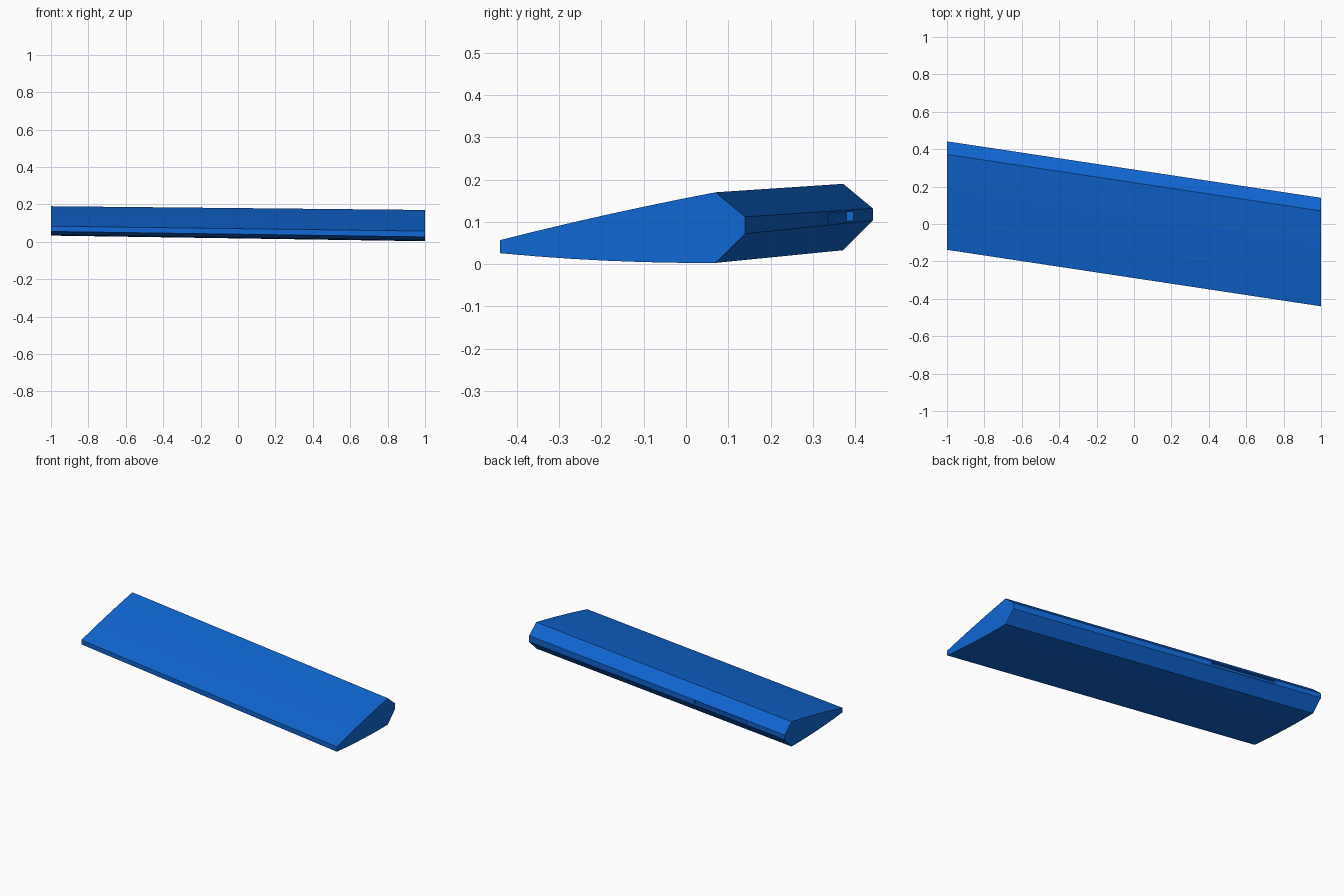
import bpy
import bmesh
import math

if "Cube" in bpy.data.objects:
    bpy.data.objects.remove(bpy.data.objects["Cube"])

blue = bpy.data.materials.new("blue")
blue.diffuse_color = (0.005, 0.135, 0.66, 1)
blue.use_nodes = True
blue.node_tree.nodes["Principled BSDF"].inputs["Base Color"].default_value = blue.diffuse_color


def bow(a, b, lift, n=6):
    """Gently bowed line from a to b, both ends included."""
    pts = []
    for i in range(n + 1):
        t = i / n
        pts.append((a[0] + (b[0] - a[0]) * t,
                    a[1] + (b[1] - a[1]) * t + lift * 4 * t * (1 - t)))
    return pts


def loft(name, x0, x1, profile0, profile1):
    """Closed solid between two matching (y, z) profiles."""
    bm = bmesh.new()
    a = [bm.verts.new((x0, y, z)) for y, z in profile0]
    b = [bm.verts.new((x1, y, z)) for y, z in profile1]
    n = len(a)
    for i in range(n):
        j = (i + 1) % n
        bm.faces.new((a[i], a[j], b[j], b[i]))
    bm.faces.new(a)
    bm.faces.new(b)
    bmesh.ops.recalc_face_normals(bm, faces=bm.faces)
    mesh = bpy.data.meshes.new(name)
    bm.to_mesh(mesh)
    bm.free()
    mesh.materials.append(blue)
    ob = bpy.data.objects.new(name, mesh)
    bpy.context.collection.objects.link(ob)
    return ob


def section(shift, front_top, front_low, ridge, back_top, back_low, keel):
    """Wing cross-section: bowed top, bevelled back, bowed underside."""
    top = bow((shift - 0.44, front_top), (shift + 0.07, ridge), 0.004)
    back = [(shift + 0.14, back_top), (shift + 0.14, back_low)]
    low = bow((shift + 0.07, keel), (shift - 0.44, front_low), -0.0065)
    return top + back + low


# Swept panel
right = section(0.0, 0.057, 0.026, 0.170, 0.112, 0.072, 0.003)
left = section(0.302, 0.083, 0.055, 0.190, 0.132, 0.103, 0.033)
panel = loft("swept_panel", 1, -1, right, left)


# Shallow slot in the back edge
def slot_section(x):
    t = (1 - x) / 2
    y = 0.14 + 0.302 * t
    top = 0.112 + 0.020 * t - 0.005
    low = 0.072 + 0.031 * t + 0.005
    return [(y - 0.017, low), (y + 0.03, low), (y + 0.03, top), (y - 0.017, top)]


cutter = loft("slot_cutter", -0.29, -0.70, slot_section(-0.29), slot_section(-0.70))
cutter.hide_render = True

cut = panel.modifiers.new("slot", "BOOLEAN")
cut.operation = "DIFFERENCE"
cut.solver = "EXACT"
cut.object = cutter

bpy.context.view_layer.objects.active = panel
panel.select_set(True)
cutter.select_set(False)
bpy.ops.object.modifier_apply(modifier=cut.name)
bpy.data.objects.remove(cutter)
bpy.ops.object.shade_smooth_by_angle(angle=math.radians(25))
